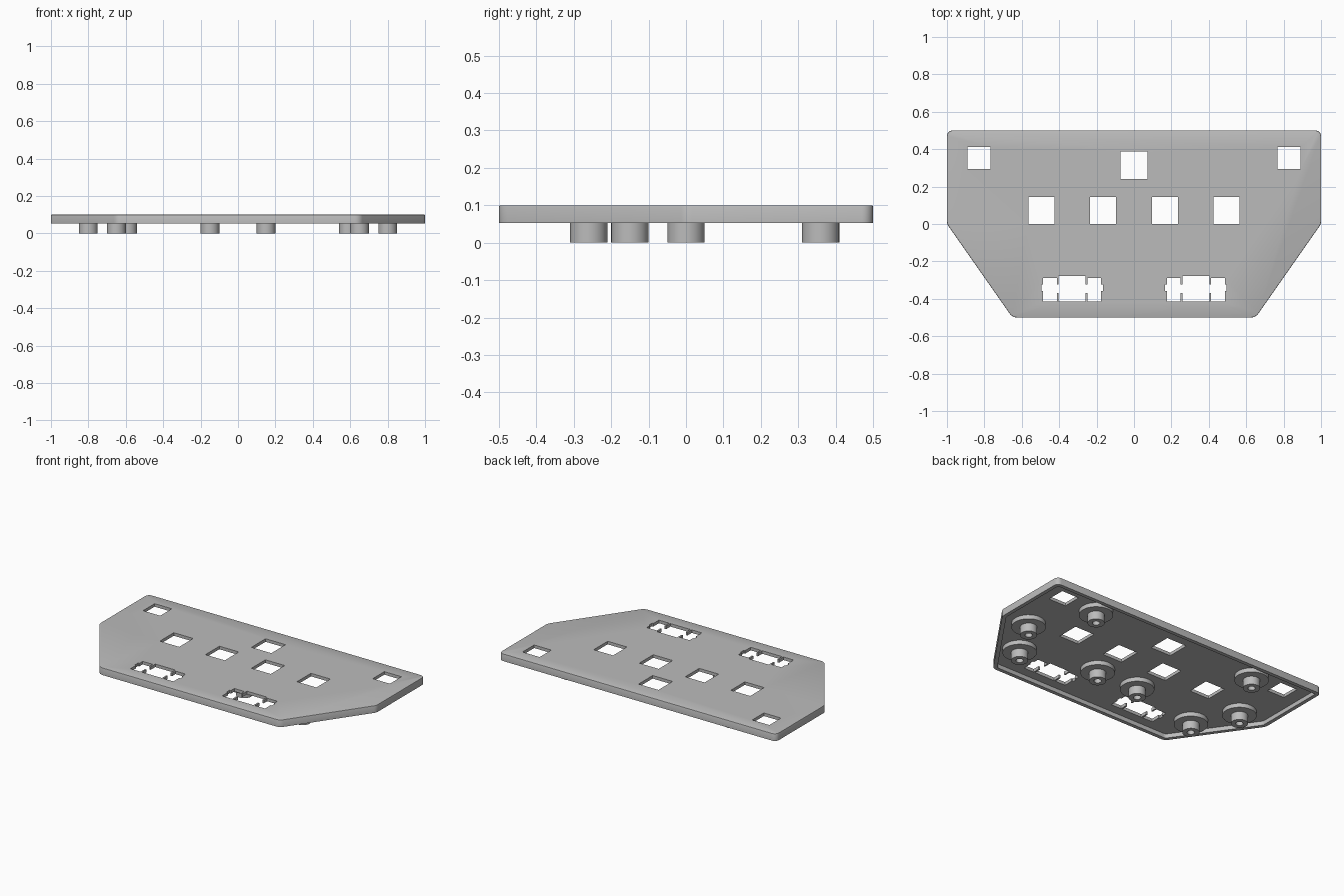
import bpy, bmesh, math
from mathutils import Vector

if "Cube" in bpy.data.objects:
    bpy.data.objects.remove(bpy.data.objects["Cube"])

RIM, SHEET, TOP = 0.053, 0.08, 0.10

grey = bpy.data.materials.new("light grey")
grey.diffuse_color = (0.5, 0.5, 0.5, 1)
grey.use_nodes = True
grey.node_tree.nodes["Principled BSDF"].inputs["Base Color"].default_value = grey.diffuse_color


def make(name, bm):
    bmesh.ops.recalc_face_normals(bm, faces=bm.faces)
    me = bpy.data.meshes.new(name)
    bm.to_mesh(me)
    bm.free()
    me.materials.append(grey)
    ob = bpy.data.objects.new(name, me)
    bpy.context.collection.objects.link(ob)
    return ob


def loft(bm, loops):
    """Closed solid through (outline, height) loops."""
    rings = [[bm.verts.new((x, y, z)) for x, y in pts] for pts, z in loops]
    n = len(rings[0])
    for a, b in zip(rings, rings[1:]):
        for i in range(n):
            j = (i + 1) % n
            bm.faces.new((a[i], a[j], b[j], b[i]))
    bm.faces.new(rings[0][::-1])
    bm.faces.new(rings[-1])


# Plate corners, counter-clockwise, with fillet radii
CORNERS = [((-0.65, -0.5), 0.05), ((0.65, -0.5), 0.05), ((1, 0), 0.05),
           ((1, 0.5), 0.03), ((-1, 0.5), 0.03), ((-1, 0), 0.05)]


def outline(inset, steps=6):
    pts = [Vector(c) for c, r in CORNERS]
    out = []
    for i, (c, r) in enumerate(CORNERS):
        p = pts[i]
        d1 = (p - pts[i - 1]).normalized()
        d2 = (pts[(i + 1) % len(pts)] - p).normalized()
        turn = d1.angle(d2)
        # arc centre is shared by all insets
        centre = p - d1 * r * math.tan(turn / 2) + Vector((-d1.y, d1.x)) * r
        start = math.atan2(-d1.x, d1.y)
        for k in range(steps + 1):
            a = start + turn * k / steps
            out.append(centre + Vector((math.cos(a), math.sin(a))) * (r - inset))
    return out


def cut(target, cutter):
    mod = target.modifiers.new("cut", 'BOOLEAN')
    mod.operation, mod.solver, mod.object = 'DIFFERENCE', 'EXACT', cutter
    bpy.context.view_layer.objects.active = target
    bpy.ops.object.modifier_apply(modifier=mod.name)
    bpy.data.objects.remove(cutter)


def smooth(ob):
    bpy.ops.object.select_all(action='DESELECT')
    ob.select_set(True)
    bpy.context.view_layer.objects.active = ob
    bpy.ops.object.shade_smooth_by_angle(angle=math.radians(30))


# Top plate with a softened upper edge
bm = bmesh.new()
loft(bm, [(outline(0), RIM), (outline(0), TOP - 0.004),
          (outline(0.0012), TOP - 0.0012), (outline(0.004), TOP)])
plate = make("top_plate", bm)

# Hollow underside leaving a rim
bm = bmesh.new()
loft(bm, [(outline(0.024), 0.0), (outline(0.024), SHEET)])
cut(plate, make("pocket_cutter", bm))

# Square openings: centre x, centre y, half width, half height
bm = bmesh.new()


def box_hole(x, y, w, h):
    loft(bm, [([(x - w, y - h), (x + w, y - h), (x + w, y + h), (x - w, y + h)], z)
              for z in (0.04, 0.15)])


box_hole(0, 0.314, 0.072, 0.073)
for s in (-1, 1):
    box_hole(s * 0.829, 0.353, 0.062, 0.06)
    box_hole(s * 0.495, 0.073, 0.07, 0.072)
    box_hole(s * 0.166, 0.073, 0.07, 0.072)

# Wide openings: square middle, narrow necks, side slots and end notches
half = [(0.072, -0.415), (0.072, -0.37), (0.082, -0.37), (0.082, -0.415),
        (0.155, -0.415), (0.155, -0.357), (0.164, -0.357), (0.164, -0.324),
        (0.155, -0.324), (0.155, -0.289), (0.082, -0.289), (0.082, -0.324),
        (0.072, -0.324), (0.072, -0.277)]
wide = half + [(-x, y) for x, y in reversed(half)]
for cx in (-0.331, 0.331):
    loft(bm, [([(cx + x, y) for x, y in wide], z) for z in (0.04, 0.15)])
cut(plate, make("opening_cutter", bm))
smooth(plate)

# Flanged mounting bosses with blind screw holes
PROFILE = [(0, 0.07), (0.022, 0.07), (0.022, 0), (0.05, 0),
           (0.05, RIM), (0.1, RIM), (0.1, SHEET + 0.003), (0, SHEET + 0.003)]


def boss(name, x, y):
    bm = bmesh.new()
    vs = [bm.verts.new((r, 0, z)) for r, z in PROFILE]
    es = [bm.edges.new(e) for e in zip(vs, vs[1:])]
    bmesh.ops.spin(bm, geom=vs + es, cent=(0, 0, 0), axis=(0, 0, 1),
                   angle=math.tau, steps=32, use_duplicate=False)
    bmesh.ops.remove_doubles(bm, verts=bm.verts, dist=1e-5)
    ob = make(name, bm)
    ob.location = (x, y, 0)
    smooth(ob)


for x, y, label in [(0.59, 0.36, "back"), (0.8, 0, "side"),
                    (0.65, -0.26, "front"), (0.15, -0.15, "middle")]:
    boss(label + "_boss_right", x, y)
    boss(label + "_boss_left", -x, y)
